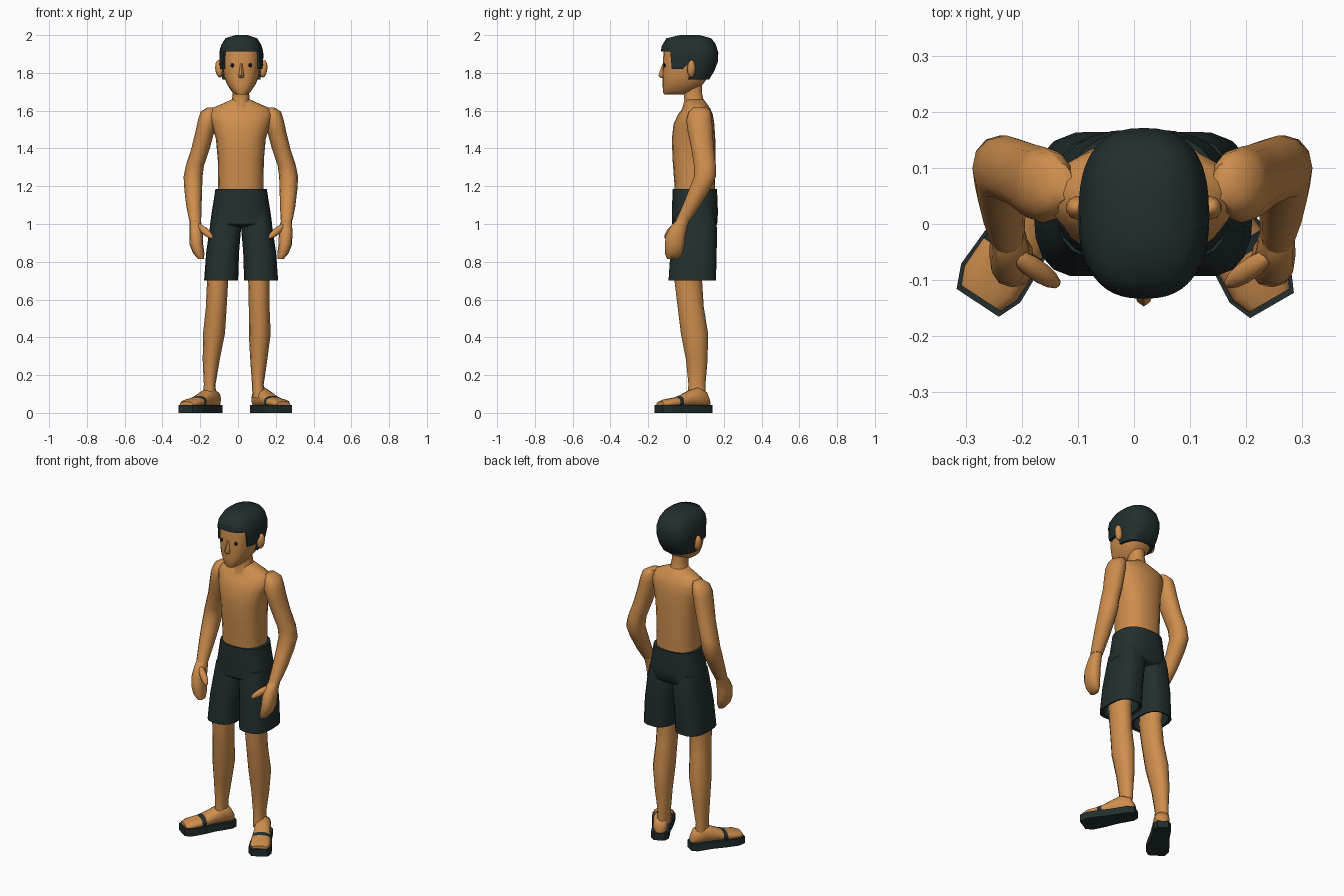
import bpy, bmesh, math
from mathutils import Vector

if "Cube" in bpy.data.objects:
    bpy.data.objects.remove(bpy.data.objects["Cube"])


def material(name, rgb):
    m = bpy.data.materials.new(name)
    m.diffuse_color = (*rgb, 1)
    m.use_nodes = True
    m.node_tree.nodes["Principled BSDF"].inputs["Base Color"].default_value = m.diffuse_color
    return m


SKIN = material("tan skin", (0.62, 0.27, 0.075))
DARK = material("dark slate", (0.016, 0.028, 0.029))
BLACK = material("eye black", (0.006, 0.006, 0.007))


def finish(bm, name, mats, angle=50):
    bmesh.ops.recalc_face_normals(bm, faces=bm.faces)
    me = bpy.data.meshes.new(name)
    bm.to_mesh(me)
    bm.free()
    for m in mats:
        me.materials.append(m)
    ob = bpy.data.objects.new(name, me)
    bpy.context.collection.objects.link(ob)
    bpy.ops.object.select_all(action='DESELECT')
    ob.select_set(True)
    bpy.context.view_layer.objects.active = ob
    bpy.ops.object.shade_smooth_by_angle(angle=math.radians(angle))
    return ob


def sup(v, e):
    return math.copysign(abs(v) ** (2 / e), v)


def ring(cx, cy, z, rx, ry, e=2.2, n=14):
    return [Vector((cx + rx * sup(math.cos(a), e), cy + ry * sup(math.sin(a), e), z))
            for a in (2 * math.pi * i / n for i in range(n))]


def loft(name, rings, mats, stripe=None, caps=(True, True), angle=50):
    """Bridge rings of points; faces in the span 'stripe' take the second material."""
    bm = bmesh.new()
    rows = [[bm.verts.new(p) for p in r] for r in rings]
    n = len(rows[0])
    for k in range(len(rows) - 1):
        for i in range(n):
            j = (i + 1) % n
            f = bm.faces.new((rows[k][i], rows[k][j], rows[k + 1][j], rows[k + 1][i]))
            f.material_index = int(k == stripe)
    if caps[0]:
        bm.faces.new(rows[0])
    if caps[1]:
        bm.faces.new(rows[-1])
    return finish(bm, name, mats, angle)


def ball(name, a, b, r, mat, flat=1.0):
    """Ellipsoid reaching from a to b."""
    a, b = Vector(a), Vector(b)
    bm = bmesh.new()
    bmesh.ops.create_uvsphere(bm, u_segments=10, v_segments=7, radius=1)
    q = (b - a).to_track_quat('Z', 'Y')
    for v in bm.verts:
        v.co = (a + b) / 2 + q @ Vector((v.co.x * r, v.co.y * r * flat, v.co.z * (b - a).length / 2))
    return finish(bm, name, [mat], 80)


# Head: z, half width, front y, back y
HX = 0.0175
HEAD = [(1.685, .028, -.115, -.02), (1.70, .05, -.122, .03), (1.74, .076, -.124, .09),
        (1.78, .092, -.124, .118), (1.84, .1, -.122, .152), (1.90, .102, -.12, .157),
        (1.945, .095, -.113, .15), (1.975, .07, -.09, .12), (1.99, .02, -.02, .06)]


def head_at(z):
    for p, q in zip(HEAD, HEAD[1:]):
        if z <= q[0]:
            t = max(0, (z - p[0]) / (q[0] - p[0]))
            return [u + (v - u) * t for u, v in zip(p[1:], q[1:])]
    return HEAD[-1][1:]


def head_point(a, z, grow=0.0):
    w, f, b = head_at(z)
    return Vector((HX + (w + grow) * sup(math.cos(a), 2.5),
                   (f + b) / 2 + ((b - f) / 2 + grow) * sup(math.sin(a), 2.5), z))


loft("head", [[head_point(2 * math.pi * i / 24, h[0]) for i in range(24)] for h in HEAD], [SKIN])


# Hair cap: each column runs from the crown down to the hairline
def hairline(a):
    s = sup(math.sin(a), 2.5)
    if s < -.64:
        return 1.912
    if s < -.15:
        return 1.82
    return 1.85 if s < .17 else 1.765


N = 48
ANG = [2 * math.pi * i / N for i in range(N)]
rows = [[head_point(a, 1.99, .012) + Vector((0, 0, .01)) for a in ANG],
        [head_point(a, 1.975, .014) + Vector((0, 0, .008)) for a in ANG]]
for t in (0, .25, .5, .75, 1):
    rows.append([head_point(a, 1.953 + (hairline(a) - 1.953) * t, .015) for a in ANG])
rows.append([head_point(a, hairline(a), -.01) for a in ANG])
loft("hair", rows, [DARK], caps=(True, False), angle=60)

# Face details
loft("nose", [ring(HX, -.118, z, rx, ry, 2, 8) for z, rx, ry in
              ((1.772, .012, .014), (1.785, .017, .029), (1.81, .012, .02), (1.85, .006, .006))], [SKIN])
for s, side in ((-1, "left"), (1, "right")):
    ex = HX + s * .047
    w, f, b = head_at(1.84)
    ey = (f + b) / 2 - (b - f) / 2 * (1 - (.047 / w) ** 2.5) ** .4
    ball(side + "_eye", (ex, ey + .005, 1.84), (ex, ey - .004, 1.84), .011, BLACK)
    ball(side + "_ear", (HX + s * .112, .027, 1.775), (HX + s * .122, .03, 1.868), .022, SKIN)

# Neck and torso
loft("neck", [ring(.015, y, z, rx, ry) for y, z, rx, ry in
              ((.045, 1.60, .07, .07), (.042, 1.655, .047, .052), (.035, 1.70, .043, .05),
               (.03, 1.76, .045, .055))], [SKIN])
loft("torso", [ring(.015, y, z, rx, ry, e, 20) for y, z, rx, ry, e in
               ((.047, 1.12, .122, .105, 2.4), (.046, 1.22, .12, .108, 2.5), (.042, 1.34, .122, .113, 2.5),
                (.04, 1.45, .132, .115, 2.4), (.042, 1.53, .155, .108, 2.2), (.05, 1.58, .17, .092, 2.1),
                (.055, 1.612, .155, .073, 2), (.05, 1.638, .095, .06, 2), (.045, 1.66, .047, .048, 2))], [SKIN])

# Arms and hands, mirrored about the body centre
ARM = [(.165, .075, 1.618, .025, .035), (.182, .073, 1.595, .045, .058), (.192, .07, 1.55, .05, .068),
       (.205, .075, 1.49, .05, .066), (.228, .088, 1.40, .049, .06), (.258, .1, 1.31, .048, .058),
       (.268, .1, 1.25, .05, .058), (.267, .07, 1.18, .047, .055), (.263, .025, 1.09, .04, .046),
       (.257, -.015, 1.02, .032, .038)]
HAND = [(.258, -.01, 1.03, .028, .032), (.254, -.035, .99, .033, .044), (.252, -.055, .94, .036, .052),
        (.25, -.06, .89, .036, .052), (.238, -.066, .845, .03, .046), (.226, -.07, .815, .016, .03)]
LEGX = {-1: (-.108, -.108, -.115, -.127, -.142, -.15, -.15), 1: (.115, .11, .112, .115, .11, .105, .112)}
LEG = [(.02, .80, .06, .075), (.012, .70, .056, .073), (.025, .56, .055, .069), (.045, .42, .058, .072),
       (.057, .28, .045, .057), (.058, .15, .031, .045), (.055, .08, .035, .05)]
FOOT = [(.008, .022, .075), (.03, .04, .115), (.08, .044, .135), (.13, .046, .115), (.185, .052, .09),
        (.21, .055, .082), (.27, .056, .072), (.302, .042, .06)]
SOLE = [(0, .03), (.03, .049), (.13, .05), (.2, .06), (.27, .063), (.312, .045)]
HEEL = {-1: ((-.107, .12), (-.55, -.835)), 1: ((.09, .125), (.5, -.866))}

for s, side in ((-1, "left"), (1, "right")):
    def mx(x):
        return .015 + s * (x - .015)

    loft(side + "_arm", [ring(mx(x), y, z, rx, ry, 2.1, 12) for x, y, z, rx, ry in ARM], [SKIN])
    loft(side + "_hand", [ring(mx(x), y, z, rx, ry, 2.3, 12) for x, y, z, rx, ry in HAND], [SKIN])
    ball(side + "_thumb", (mx(.25), -.05, 1.0), (mx(.163), -.11, .925), .02, SKIN)
    loft(side + "_leg", [ring(x, y, z, rx, ry, 2.1, 12)
                         for x, (y, z, rx, ry) in zip(LEGX[s], LEG)], [SKIN])

    # Foot with a strap across it, standing on a sandal sole
    h, d = (Vector((*v, 0)) for v in HEEL[s])
    p = Vector((-d.y, d.x, 0))
    loft(side + "_foot", [[h + d * l + p * (w * sup(math.cos(a), 2.4))
                           + Vector((0, 0, (t + .03) / 2 + (t - .03) / 2 * sup(math.sin(a), 2.4)))
                           for a in (2 * math.pi * i / 14 for i in range(14))]
                          for l, w, t in FOOT], [SKIN, DARK], stripe=4)
    outline = [h + d * l + p * w for l, w in SOLE] + [h + d * l - p * w for l, w in reversed(SOLE)]
    loft(side + "_sandal_sole", [[q + Vector((0, 0, z)) for q in outline] for z in (0, .042)], [DARK], angle=35)

    # Shorts leg, hollow at the hem
    sx = .0165
    legs = [(.085, .047, 1.05, .07, .105), (.083, .047, .98, .083, .118),
            (.098, .04, .85, .087, .124), (.106, .033, .70, .09, .127), (.106, .033, .705, .075, .112),
            (.1, .038, .80, .07, .105)]
    loft(side + "_shorts_leg", [ring(sx + s * x, y, z, rx, ry, 2.7, 18)
                                for x, y, z, rx, ry in legs], [DARK])

# Shorts seat
loft("shorts_seat", [ring(.0165, y, z, rx, ry, e, 24) for y, z, rx, ry, e in
                     ((.047, 1.185, .136, .117, 2.5), (.047, 1.12, .146, .12, 2.5),
                      (.048, 1.06, .156, .121, 2.6), (.046, 1.0, .164, .119, 2.8),
                      (.046, .985, .14, .1, 2.8))], [DARK])
